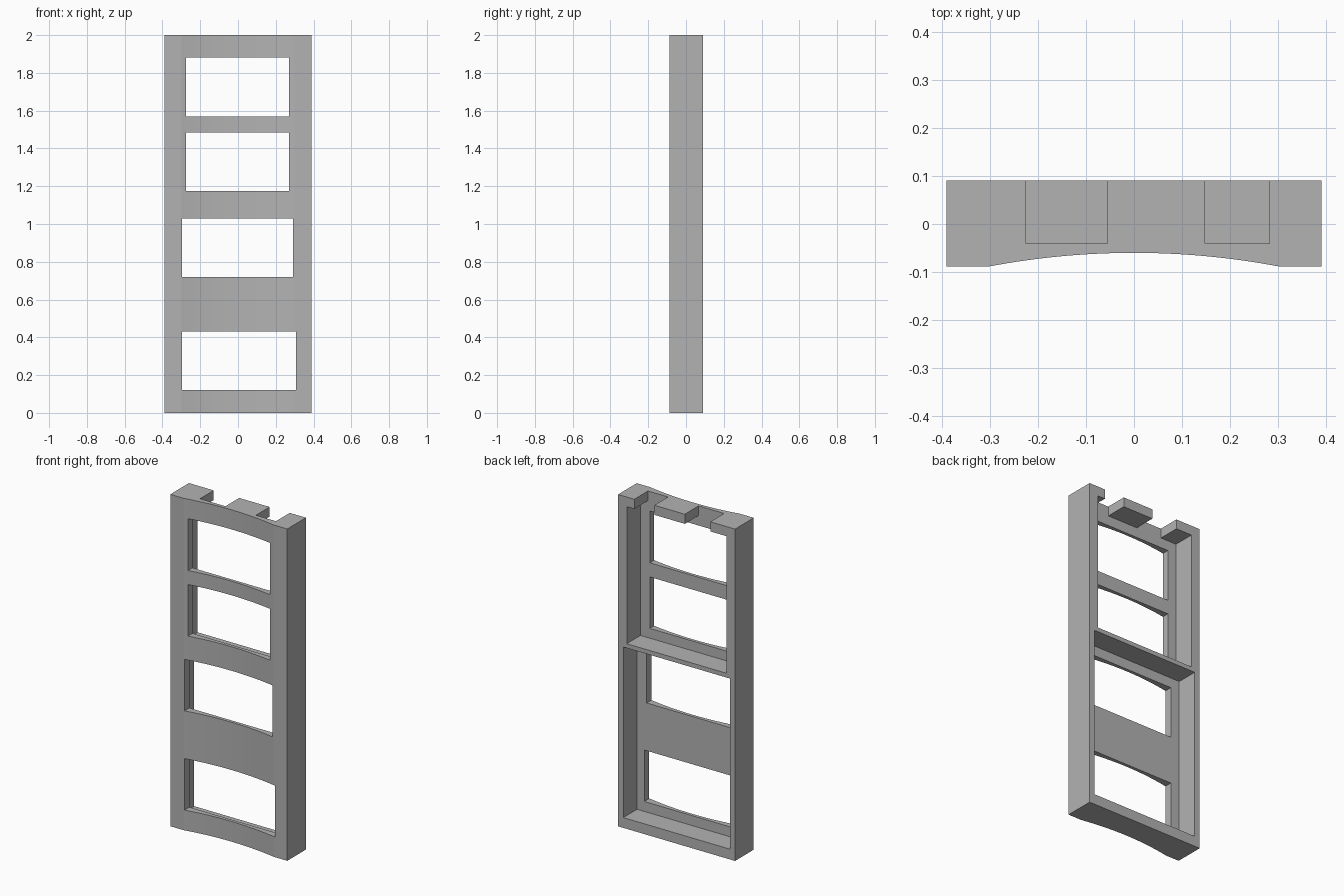
import bpy
import bmesh

if "Cube" in bpy.data.objects:
    bpy.data.objects.remove(bpy.data.objects["Cube"])

HALF_W, HEIGHT = 0.39, 2.0
FRONT, BACK = -0.088, 0.09
FLOOR = -0.041          # depth of the rear pockets
OUT = 0.3               # safely outside the body

grey = bpy.data.materials.new("plain_grey")
grey.use_nodes = True
grey.diffuse_color = (0.45, 0.45, 0.45, 1)
grey.node_tree.nodes["Principled BSDF"].inputs["Base Color"].default_value = grey.diffuse_color


def prism(name, outline, z0, z1):
    """Extrude an xy outline from z0 up to z1."""
    bm = bmesh.new()
    base = bm.faces.new([bm.verts.new((x, y, z0)) for x, y in outline])
    ext = bmesh.ops.extrude_face_region(bm, geom=[base])
    top = [g for g in ext["geom"] if isinstance(g, bmesh.types.BMVert)]
    bmesh.ops.translate(bm, verts=top, vec=(0, 0, z1 - z0))
    bmesh.ops.recalc_face_normals(bm, faces=bm.faces)
    mesh = bpy.data.meshes.new(name)
    bm.to_mesh(mesh)
    bm.free()
    obj = bpy.data.objects.new(name, mesh)
    bpy.context.collection.objects.link(obj)
    return obj


def cut(body, name, x0, x1, y0, y1, z0, z1):
    """Subtract a box from the body."""
    cutter = prism(name, [(x0, y0), (x1, y0), (x1, y1), (x0, y1)], z0, z1)
    cutter.hide_render = True
    mod = body.modifiers.new(name, "BOOLEAN")
    mod.operation = "DIFFERENCE"
    mod.solver = "EXACT"
    mod.object = cutter
    bpy.context.view_layer.update()
    result = bpy.data.meshes.new_from_object(
        body.evaluated_get(bpy.context.evaluated_depsgraph_get()))
    body.modifiers.clear()
    body.data = result
    bpy.data.objects.remove(cutter)


# Body: a slab with a shallow concave front
steps, arc_half, sag = 32, 0.3, 0.028
arc = [-1 + 2 * i / steps for i in range(steps + 1)]
outline = [(-HALF_W, FRONT)]
outline += [(arc_half * t, FRONT + sag * (1 - t * t)) for t in arc]
outline += [(HALF_W, FRONT), (HALF_W, BACK), (-HALF_W, BACK)]
panel = prism("window_panel", outline, 0, HEIGHT)
panel.data.materials.append(grey)

# Rear pockets, leaving a thin shelf between them
for half, z0, z1 in ((0.355, 0.062, 1.09), (0.332, 1.116, 1.942)):
    cut(panel, "pocket", -half, half, FLOOR, OUT, z0, z1)

# Notches through the top rail
for x0, x1 in ((-0.225, -0.055), (0.148, 0.282)):
    cut(panel, "notch", x0, x1, FLOOR, OUT, 1.9, HEIGHT + 0.1)

# Window openings
for x0, x1, z0, z1 in ((-0.296, 0.307, 0.122, 0.432),
                       (-0.296, 0.291, 0.72, 1.03),
                       (-0.275, 0.27, 1.175, 1.485),
                       (-0.275, 0.27, 1.57, 1.882)):
    cut(panel, "window", x0, x1, -OUT, OUT, z0, z1)
